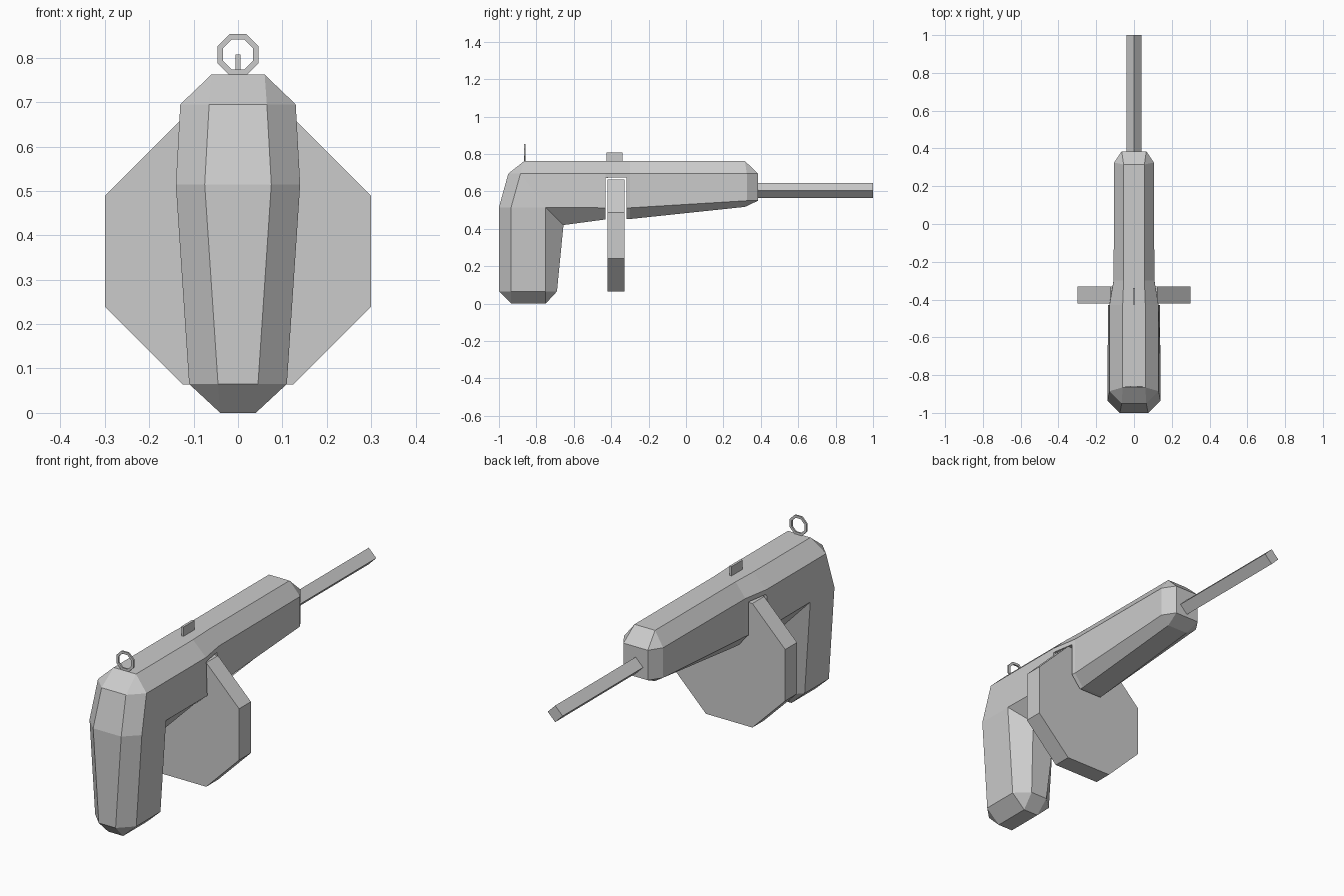
import bpy, bmesh, math

if "Cube" in bpy.data.objects:
    bpy.data.objects.remove(bpy.data.objects["Cube"])


def add_object(name, bm):
    bmesh.ops.remove_doubles(bm, verts=bm.verts, dist=1e-4)
    bmesh.ops.dissolve_degenerate(bm, edges=bm.edges, dist=1e-5)
    bmesh.ops.recalc_face_normals(bm, faces=bm.faces)
    mesh = bpy.data.meshes.new(name)
    bm.to_mesh(mesh)
    bm.free()
    obj = bpy.data.objects.new(name, mesh)
    bpy.context.collection.objects.link(obj)
    return obj


def loft(name, rings, closed=False):
    """Bridge equal-sized rings; cap the ends unless the loft is closed."""
    bm = bmesh.new()
    vs = [[bm.verts.new(p) for p in ring] for ring in rings]
    n = len(vs[0])
    pairs = list(zip(vs, vs[1:])) + ([(vs[-1], vs[0])] if closed else [])
    for a, b in pairs:
        for i in range(n):
            j = (i + 1) % n
            bm.faces.new((a[i], a[j], b[j], b[i]))
    if not closed:
        bm.faces.new(vs[0])
        bm.faces.new(vs[-1])
    return add_object(name, bm)


def polygon(sides, radius, y, z, turn=0.5):
    """Regular polygon in the xz plane."""
    return [(radius * math.cos(2 * math.pi * (i + turn) / sides), y,
             z + radius * math.sin(2 * math.pi * (i + turn) / sides)) for i in range(sides)]


def section(outer, outer_side, inner_side, inner, f_out, w_out, w_in, f_in):
    """Eight-sided mirrored cross-section from four (y, z) points and half widths."""
    half = [(f_out, *outer), (w_out, *outer_side), (w_in, *inner_side), (f_in, *inner)]
    return half + [(-x, y, z) for x, y, z in reversed(half)]


# Body: octagonal section running up the grip and along the barrel housing
crook_side, crook = (-.75, .515), (-.655, .42)
body = loft("body", [
    section((-.935, 0), (-.935, 0), (-.75, 0), (-.75, 0), .04, .04, .04, .04),
    section((-1, .065), (-.935, .065), (-.75, .065), (-.69, .065), .045, .11, .11, .045),
    section((-1, .515), (-.935, .515), crook_side, crook, .075, .14, .14, .065),
    section((-.95, .695), (-.885, .695), crook_side, crook, .065, .13, .14, .065),
    section((-.865, .762), (-.885, .695), crook_side, crook, .06, .13, .14, .065),
    section((-.43, .762), (-.43, .695), (-.43, .512), (-.43, .45), .06, .13, .137, .065),
    section((-.3, .762), (-.3, .695), (-.3, .512), (-.3, .452), .055, .108, .108, .06),
    section((.315, .762), (.325, .695), (.325, .55), (.315, .517), .055, .105, .105, .055),
    section((.385, .695), (.385, .695), (.385, .55), (.385, .55), .065, .065, .065, .065),
])

# Drum magazine, with a slightly larger slot cut into the body
R = .3 / math.cos(math.pi / 8)
slot = loft("slot_cutter", [polygon(8, R + .01, y, .364) for y in (-.43, -.318)])
slot.hide_render = True
cut = body.modifiers.new("slot", 'BOOLEAN')
cut.operation = 'DIFFERENCE'
cut.solver = 'EXACT'
cut.object = slot
bpy.context.view_layer.objects.active = body
bpy.ops.object.modifier_apply(modifier=cut.name)
bpy.data.objects.remove(slot)
loft("drum_magazine", [polygon(8, R, y, .364) for y in (-.42, -.33)])

# Barrel: diamond-section rod
loft("barrel", [polygon(4, .04, y, .605, 0) for y in (.34, 1)])

# Rear sight: thin octagonal ring
k = math.cos(math.pi / 8)
loft("rear_sight_ring", [polygon(8, r / k, y, .807) for r, y in
     ((.046, -.865), (.046, -.857), (.034, -.857), (.034, -.865))], closed=True)

# Front sight blade
loft("front_sight_blade", [[(-.006, y, .75), (.006, y, .75), (.006, y, .807), (-.006, y, .807)]
                           for y in (-.425, -.34)])
